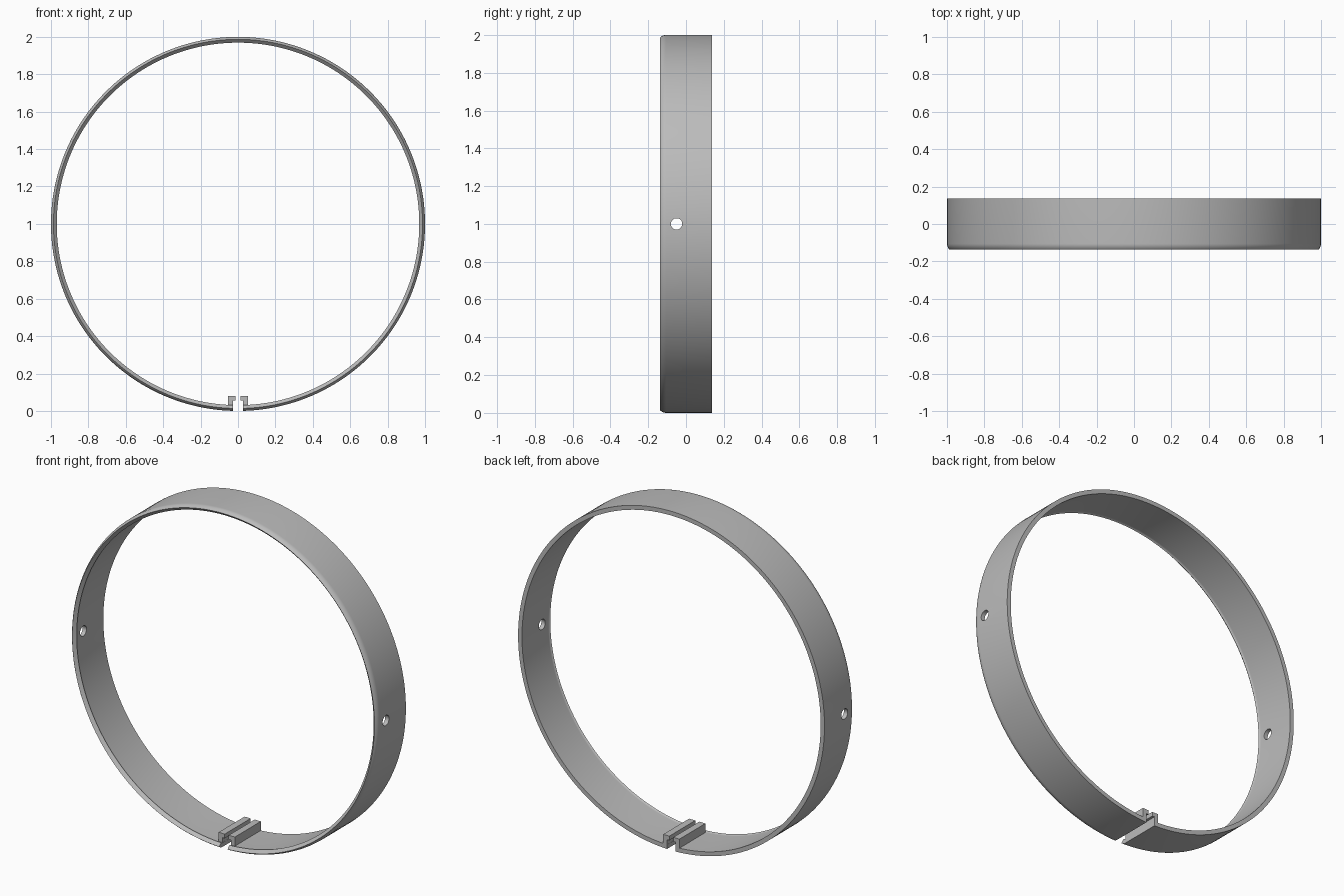
import bpy, bmesh, math
from mathutils import Matrix, Vector

cube = bpy.data.objects.get("Cube")
if cube:
    bpy.data.objects.remove(cube, do_unlink=True)

SEGMENTS = 192
CENTRE_Z = 1.0
BACK = 0.137
ARC_Y, ARC_R = -0.105, 0.955   # centre of the rolled lip in section
OUTER, INNER = 0.045, 0.02     # lip radii, shell thickness is the difference
GAP = 0.028

grey = bpy.data.materials.new("grey")
grey.use_nodes = True
COLOUR = (0.5, 0.5, 0.5, 1)
grey.diffuse_color = COLOUR
grey.node_tree.nodes["Principled BSDF"].inputs["Base Color"].default_value = COLOUR


def make_object(name, bm):
    bmesh.ops.recalc_face_normals(bm, faces=bm.faces)
    mesh = bpy.data.meshes.new(name)
    bm.to_mesh(mesh)
    bm.free()
    mesh.materials.append(grey)
    obj = bpy.data.objects.new(name, mesh)
    bpy.context.collection.objects.link(obj)
    return obj


def lip(radius):
    """Arc curling inwards by 45 degrees towards the front."""
    angles = [math.radians(45 * i / 6) for i in range(7)]
    return [(ARC_R + radius * math.cos(a), ARC_Y - radius * math.sin(a)) for a in angles]


# Split band: section swept from one side of the gap round to the other
section = [(ARC_R + OUTER, BACK)] + lip(OUTER) + lip(INNER)[::-1] + [(ARC_R + INNER, BACK)]
bm = bmesh.new()
half_gap = math.asin(GAP)
rings = []
for i in range(SEGMENTS + 1):
    a = -math.pi / 2 + half_gap + (2 * math.pi - 2 * half_gap) * i / SEGMENTS
    rings.append([bm.verts.new((r * math.cos(a), y, CENTRE_Z + r * math.sin(a)))
                  for r, y in section])
n = len(section)
for a, b in zip(rings, rings[1:]):
    for j in range(n):
        k = (j + 1) % n
        bm.faces.new((a[j], a[k], b[k], b[j]))
bm.faces.new(rings[0])
bm.faces.new(rings[-1][::-1])
band = make_object("split_band", bm)

# Round holes through both sides
bm = bmesh.new()
bmesh.ops.create_cone(bm, cap_ends=True, segments=32, radius1=0.03, radius2=0.03, depth=2.4,
                      matrix=Matrix.Translation((0, -0.05, CENTRE_Z)) @ Matrix.Rotation(math.pi / 2, 4, 'Y'))
cutter = make_object("hole_cutter", bm)
cutter.hide_render = True
cutter.hide_set(True)
cut = band.modifiers.new("side_holes", 'BOOLEAN')
cut.operation = 'DIFFERENCE'
cut.solver = 'EXACT'
cut.object = cutter
bpy.context.view_layer.objects.active = band
band.select_set(True)
bpy.ops.object.modifier_apply(modifier=cut.name)
bpy.data.objects.remove(cutter, do_unlink=True)
bpy.ops.object.shade_smooth_by_angle(angle=math.radians(30))

# Hooked flanges on either side of the gap, overhanging it at the top
hook = [(GAP, 0.012), (0.053, 0.012), (0.053, 0.08), (0.013, 0.08), (0.013, 0.055), (GAP, 0.055)]
for side, name in ((1, "left_flange"), (-1, "right_flange")):
    bm = bmesh.new()
    face = bm.faces.new([bm.verts.new((side * x, ARC_Y, z)) for x, z in hook])
    extruded = bmesh.ops.extrude_face_region(bm, geom=[face])
    verts = [v for v in extruded["geom"] if isinstance(v, bmesh.types.BMVert)]
    bmesh.ops.translate(bm, verts=verts, vec=Vector((0, BACK - ARC_Y, 0)))
    make_object(name, bm)
